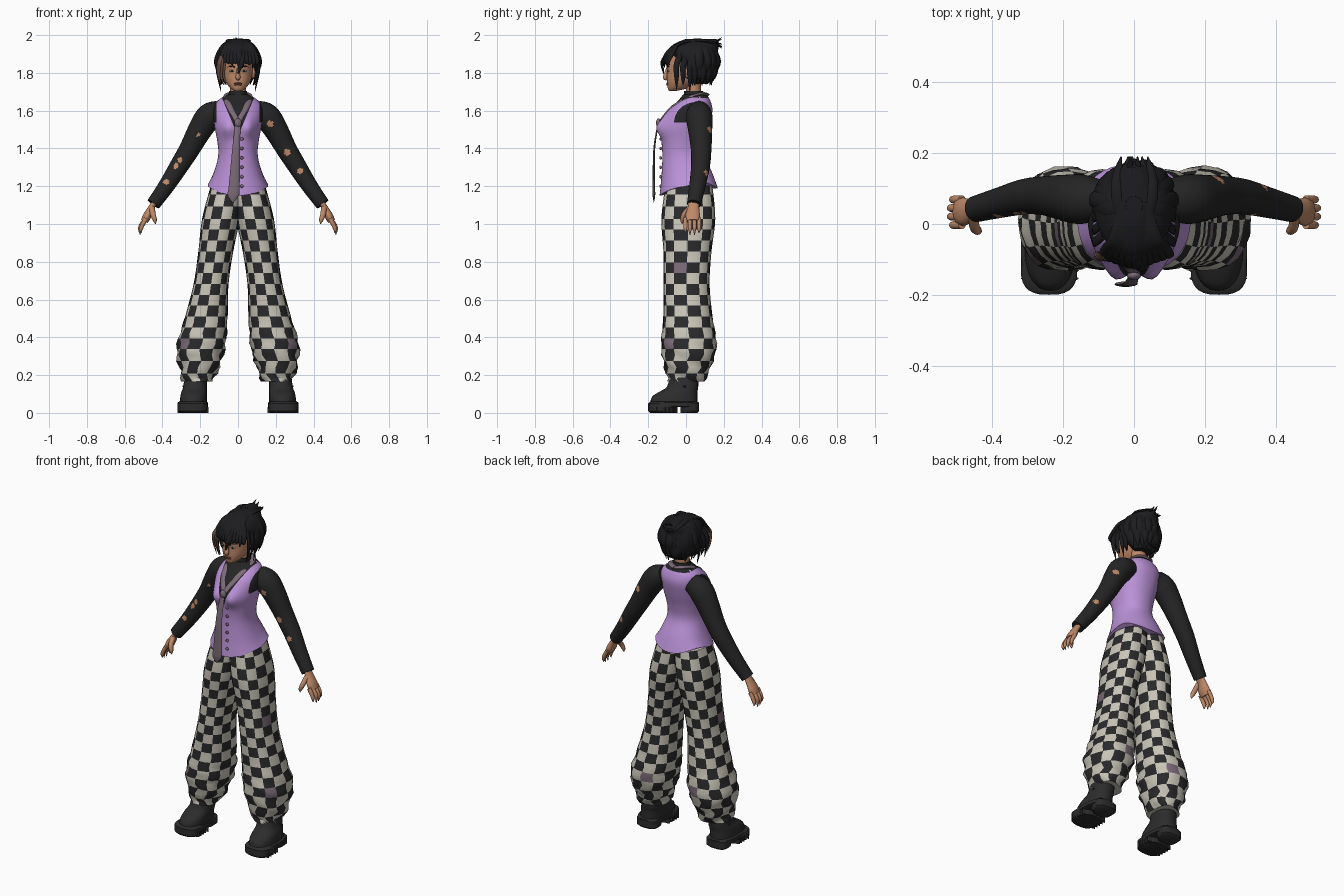
import bpy, bmesh, math, random
from mathutils import Vector

random.seed(4)
cube = bpy.data.objects.get("Cube")
if cube:
    bpy.data.objects.remove(cube)


def material(name, r, g, b):
    m = bpy.data.materials.new(name)
    m.use_nodes = True
    m.diffuse_color = (r, g, b, 1)
    bsdf = next(n for n in m.node_tree.nodes if n.type == 'BSDF_PRINCIPLED')
    bsdf.inputs["Base Color"].default_value = (r, g, b, 1)
    bsdf.inputs["Roughness"].default_value = 0.8
    return m


LILAC = material("lilac_vest", .5, .29, .69)
CREAM = material("cream_check", .59, .56, .48)
INK = material("dark_check", .022, .022, .024)
BLACK = material("black_knit", .018, .018, .019)
SKIN = material("tan_skin", .52, .25, .14)
TIE = material("mauve_grey_tie", .2, .145, .185)
BOOT = material("boot_leather", .025, .025, .026)
HAIR = material("black_hair", .012, .012, .014)
BROWN = material("brown_hair", .13, .07, .05)
LIP = material("dark_lips", .2, .07, .05)
made = []


def smooth_keys(keys, sub):
    """Catmull-Rom resampling of rows of numbers."""
    out = []
    last = len(keys) - 1
    for k in range(last):
        before, start, end, after = (keys[min(max(k + o, 0), last)] for o in (-1, 0, 1, 2))
        for step in range(sub):
            t = step / sub
            row = []
            for p, q, r, e in zip(before, start, end, after):
                bend = (2 * p - 5 * q + 4 * r - e) + t * (3 * (q - r) + e - p)
                row.append(q + t * (r - p + t * bend) / 2)
            out.append(row)
    return out + [list(keys[-1])]


def skin(name, rings, mats, cell=None, cuts=(), rule=None):
    """Joins rings of points into a capped surface, coloured by cell or by face rule."""
    bm = bmesh.new()
    rows = [[bm.verts.new(p) for p in ring] for ring in rings]
    n = len(rows[0])
    for j, (low, high) in enumerate(zip(rows, rows[1:])):
        for i in range(n):
            k = (i + 1) % n
            f = bm.faces.new((low[i], low[k], high[k], high[i]))
            f.material_index = cell(i, j) if cell else 0
    bm.faces.new(rows[0][::-1])
    bm.faces.new(rows[-1])
    for co, no in cuts:
        bmesh.ops.bisect_plane(bm, geom=bm.verts[:] + bm.edges[:] + bm.faces[:],
                               plane_co=co, plane_no=no)
    if rule:
        for f in bm.faces:
            f.material_index = rule(f.calc_center_median())
    bmesh.ops.recalc_face_normals(bm, faces=bm.faces[:])
    mesh = bpy.data.meshes.new(name)
    bm.to_mesh(mesh)
    bm.free()
    for m in mats:
        mesh.materials.append(m)
    ob = bpy.data.objects.new(name, mesh)
    bpy.context.collection.objects.link(ob)
    made.append(ob)
    return ob


def oval(z, left, right, front, back, n=32, power=2):
    """Horizontal superellipse filling the given extents."""
    centre = Vector(((left + right) / 2, (front + back) / 2, z))
    ring = []
    for i in range(n):
        angle = math.tau * i / n
        c, s = (math.copysign(abs(v) ** (2 / power), v) for v in (math.cos(angle), math.sin(angle)))
        ring.append(centre + Vector(((right - left) * c, (back - front) * s, 0)) / 2)
    return ring


def centred(keys):
    """Expands z, half width, front, back into full extents."""
    return [(z, -w, w, front, back) for z, w, front, back in keys]


def stack(name, keys, mats, side=1, sub=4, n=32, power=2, **kw):
    """Surface through ovals; side = -1 mirrors it."""
    rings = [oval(*k, n, power) for k in smooth_keys(keys, sub)]
    return skin(name, [[Vector((v.x * side, v.y, v.z)) for v in ring] for ring in rings], mats, **kw)


def tube(name, keys, mats, side=1, sub=4, n=10, flat=1, normal=(0, 1, 0), **kw):
    """Round or flattened tube along x, y, z, radius; normal is the flattened axis."""
    keys = smooth_keys(keys, sub)
    pts = [Vector((x * side, y, z)) for x, y, z, r in keys]
    thin, rings = Vector(normal), []
    for i, centre in enumerate(pts):
        along = (pts[min(i + 1, len(pts) - 1)] - pts[max(i - 1, 0)]).normalized()
        thin = (thin - along * thin.dot(along)).normalized()
        wide = along.cross(thin)
        angles = [math.tau * a / n for a in range(n)]
        rings.append([centre + keys[i][3] * (wide * math.cos(a) + thin * flat * math.sin(a)) for a in angles])
    return skin(name, rings, mats, **kw)


def taper(name, pts, radius, mat, side=1, flat=.5, normal=(0, 1, 0)):
    """Tube that narrows to a tip by a fixed rule."""
    last = len(pts) - 1
    keys = [(*p, radius * (1 - .9 * (i / last) ** 3)) for i, p in enumerate(pts)]
    return tube(name, keys, [mat], side, flat=flat, normal=normal)


def ball(name, loc, size, mat):
    x, y, z = loc
    a, b, c = size
    rings = []
    for k in range(9):
        t = math.pi * (.03 + .94 * k / 8)
        w = math.sin(t)
        rings.append(oval(z - c * math.cos(t), x - a * w, x + a * w, y - b * w, y + b * w, 14))
    return skin(name, rings, [mat])


# Vest and knit top: one shell with a V neck cut into it
torso = centred([(1.15, .16, -.14, .17), (1.25, .13, -.13, .14), (1.36, .105, -.125, .1), (1.44, .11, -.13, .105),
                 (1.52, .125, -.135, .125), (1.6, .13, -.1, .14), (1.65, .11, -.045, .13), (1.685, .06, -.015, .11)])
rings = [oval(*k, 48, 2.2) for k in smooth_keys(torso, 5)]
for v in (v for ring in rings for v in ring):
    if v.y < 0:
        v.y -= .03 * math.exp(-((abs(v.x) - .055) / .035) ** 2 - ((v.z - 1.51) / .05) ** 2)
    if v.z < 1.36:   # hem rises toward the sides and back
        v.z += (1.36 - v.z) * (9 * v.x ** 2 + max(0, min(.17, 1.7 * v.y)))
neck_point, neck_slope, armhole = 1.465, .42, .115


def vest_colour(c):
    neck = c.y < .03 and c.z > neck_point + abs(c.x) / neck_slope
    shoulder = abs(c.x) > armhole and c.z > 1.53
    return int(neck or shoulder or c.z > 1.67)


cuts = []
for s in (1, -1):
    cuts += [((0, 0, neck_point), (s, 0, -neck_slope)), ((s * armhole, 0, 0), (1, 0, 0))]
skin("vest", rings, [LILAC, BLACK], rule=vest_colour, cuts=cuts)
for k in range(6):
    ball("vest_button", (.02, -.134, 1.2 + .05 * k), (.009, .007, .009), TIE)

# Neck, collar and tie
stack("turtleneck", centred([(1.62, .06, -.04, .11), (1.67, .052, -.015, .1), (1.705, .047, -.01, .09)]), [BLACK])
stack("neck", centred([(1.68, .042, 0, .08), (1.78, .042, 0, .08)]), [SKIN])
for s in (1, -1):
    tube("tie_collar", [(0, .11, 1.685, .016), (.045, .085, 1.69, .016), (.063, .02, 1.67, .016),
                        (.043, -.07, 1.62, .018), (0, -.14, 1.54, .014)], [TIE], s, flat=.5, normal=(0, 0, 1))
ball("tie_knot", (0, -.145, 1.535), (.02, .014, .024), TIE)
tube("tie_blade", [(0, -.145, 1.54, .014), (-.01, -.168, 1.4, .02), (-.02, -.17, 1.2, .029),
                   (-.026, -.17, 1.15, .029), (-.028, -.17, 1.115, .003)], [TIE], flat=.25)

# Baggy checked trousers: even rows of two by two faces per check
extents = [(-.03, .145, -.11, .14), (-.01, .19, -.13, .155), (.025, .21, -.12, .135), (.05, .235, -.12, .125),
           (.055, .28, -.12, .14), (.07, .325, -.13, .16), (.13, .29, -.095, .095)]
leg = [(1.2 - .1725 * i, *e) for i, e in enumerate(extents)]
patches = {(10, 14), (11, 7), (3, 14)}


def check(i, j):
    column, row = i // 2, j // 2
    return 2 if (column, row) in patches else (column + row) % 2


# Boot sections from the ground up: the sole bulges between two bevelled rims
sole = [(0, .01), (.01, 0), (.05, 0), (.06, .01)]
upper = [(.05, .165, .31, -.19, .06), (.085, .165, .305, -.18, .06), (.11, .165, .3, -.145, .06),
         (.14, .165, .29, -.1, .065), (.22, .165, .28, -.08, .065)]
for s in (1, -1):
    trouser = stack("trouser_leg", leg, [CREAM, INK, TIE], s, 6, 24, 2.3, cell=check)
    for v in trouser.data.vertices:   # cloth folds gather toward the ankle
        low = max(0, .55 - v.co.z)
        v.co.y += .025 * low * math.sin(v.co.z * 75 + v.co.x * 30)
        v.co.x += .035 * low * math.sin(v.co.z * 62 + v.co.y * 25)
    stack("boot_upper", upper, [BOOT], s, 3, 28, 2.3)
    stack("boot_front_sole", [(z, .16 + e, .32 - e, e - .2, -.045) for z, e in sole], [BOOT], s, 1, 28, 2.8)
    stack("boot_heel", [(z, .17 + e, .305 - e, -.03, .07 - e) for z, e in sole], [BOOT], s, 1, 28, 3)
    stack("boot_welt", [(z / 2 + .03, .16 + e, .32 - e, e - .195, .07 - e) for z, e in sole], [BOOT], s, 1, 28, 2.5)
    for i in range(5):
        y = -.16 + .022 * i
        stack("sole_lug", [(z, .155, .32, y, y + .012) for z in (0, .03)], [BOOT], s, 1, 8, 6)
    tube("boot_strap", [(.17, 0, .14, .005), (.19, -.07, .14, .005), (.23, -.095, .14, .005),
                        (.27, -.07, .14, .005), (.29, 0, .14, .005)], [BOOT], s)

# Sleeves with worn holes showing skin
arm = [(.09, .07, 1.6, .055), (.15, .07, 1.57, .07), (.2, .075, 1.5, .064), (.255, .08, 1.4, .055),
       (.31, .077, 1.31, .05), (.38, .06, 1.2, .043), (.448, .042, 1.105, .037)]
holes = [Vector(h) for h in ((-.31, .02, 1.34), (-.33, .02, 1.31), (-.38, .03, 1.22), (-.21, 0, 1.47), (.17, 0, 1.53),
                             (.33, .02, 1.28), (.26, .03, 1.38), (.24, .13, 1.5), (.36, .1, 1.27))]
for s in (1, -1):
    tube("sleeve", arm, [BLACK, SKIN], s, 14, 48, rule=lambda c: int(any((c - h).length < .018 for h in holes)))
    # Hands
    tube("palm", [(.435, .04, 1.125, .03), (.46, .04, 1.085, .03), (.48, .035, 1.045, .04), (.495, .035, 1.015, .036)],
         [SKIN], s, n=16, flat=.55, normal=(1, 0, .5))
    for k in range(4):
        y, curl = .024 * k - .003, .006 * abs(k - 1.5)
        taper("finger", [(.486, y, 1.03), (.515 - curl, y, .995), (.523 - curl, y, .97), (.52 - curl, y, .935 + 2 * curl)],
              .012, SKIN, s, flat=1)
    taper("thumb", [(.455, .02, 1.085), (.45, -.01, 1.05), (.44, -.02, 1.02), (.437, -.02, 1)], .015, SKIN, s, flat=1)

# Head and face
stack("head", centred([(1.705, .02, -.09, -.05), (1.72, .042, -.097, .01), (1.755, .066, -.1, .06), (1.8, .077, -.1, .1),
                       (1.86, .08, -.1, .12), (1.92, .07, -.085, .11), (1.95, .03, -.04, .07)]), [SKIN], power=2.2)
tube("nose", [(0, -.098, 1.825, .007), (0, -.107, 1.795, .01), (0, -.11, 1.775, .013), (0, -.1, 1.766, .007)], [SKIN])
for z in (1.744, 1.737):
    ball("lip", (0, -.098, z), (.022, .007, .005), LIP)
for s in (1, -1):
    ball("eye", (.033 * s, -.094, 1.81), (.015, .006, .006), CREAM)
    ball("iris", (.033 * s, -.098, 1.81), (.007, .004, .006), INK)
    taper("eyebrow", [(.015, -.1, 1.83), (.035, -.098, 1.836), (.055, -.084, 1.83)], .004, HAIR, s)
    ball("ear", (.08 * s, .01, 1.8), (.012, .02, .03), SKIN)

# Hair: swept shell, then tapered locks over it
stack("hair_shell", centred([(1.74, .055, .045, .115), (1.78, .09, .01, .145), (1.83, .11, -.02, .16), (1.88, .113, -.075, .17),
                             (1.92, .1, -.095, .17), (1.955, .075, -.06, .175), (1.98, .03, 0, .16)]), [HAIR])
for k in range(25):
    angle = math.radians(-12 + 8.5 * k) + random.uniform(-.05, .05)
    c, s, drop, puff = math.cos(angle), math.sin(angle), random.uniform(-.02, .025), random.uniform(-.01, .01)
    path = [(.02, 1.97), (.08, 1.94), (.112 + puff, 1.86), (.098 - puff, 1.79), (.084, 1.75 + drop)]
    taper("hair_lock", [(c * r, .055 + s * r, z) for r, z in path], .025, HAIR, normal=(c, s, .3))
for k in range(11):   # fringe
    x = -.075 + .016 * k
    y = abs(x) * .4
    tip = random.uniform(1.815, 1.85) - max(0, abs(x) - .06) / 4
    taper("fringe_lock", [(x * .3, .06, 1.97), (x * .7, -.04, 1.95), (x, y - .1, 1.91), (x * 1.2, y - .125, 1.86),
                          (x * 1.1, y - .12, tip)], .02, HAIR, normal=(0, -.5, 1))
taper("centre_lock", [(.01, -.1, 1.9), (.02, -.128, 1.86), (.006, -.122, 1.815), (0, -.118, 1.795)], .013, HAIR)
for k in range(9):   # windswept crown tufts
    x = random.uniform(-.05, .05)
    taper("crown_tuft", [(x * .6, 0, 1.96), (x, .08, 1.97), (x, .14, 1.96), (x * .8, .19, random.uniform(1.93, 1.99))],
          .02, HAIR, normal=(0, 0, 1))
for s in (1, -1):   # locks framing the face
    for y, tip in ((-.05, 1.715), (-.015, 1.735), (.02, 1.7)):
        taper("side_lock", [(.085, y + .02, 1.9), (.11, y, 1.84), (.104, y, 1.775), (.09, y, tip)], .016, HAIR, s, normal=(s, 0, 0))
for k in range(3):
    x = -.062 - .013 * k
    taper("brown_lock", [(x, -.085, 1.885), (x - .012, -.098, 1.85), (x - .015, -.085, 1.79), (x, -.08, 1.735)],
          .013, BROWN, normal=(-.5, -1, 0))

# Smooth shading with sharp creases kept
bpy.ops.object.select_all(action='DESELECT')
for ob in made:
    ob.select_set(True)
bpy.context.view_layer.objects.active = made[0]
bpy.ops.object.shade_smooth_by_angle(angle=math.radians(45))
